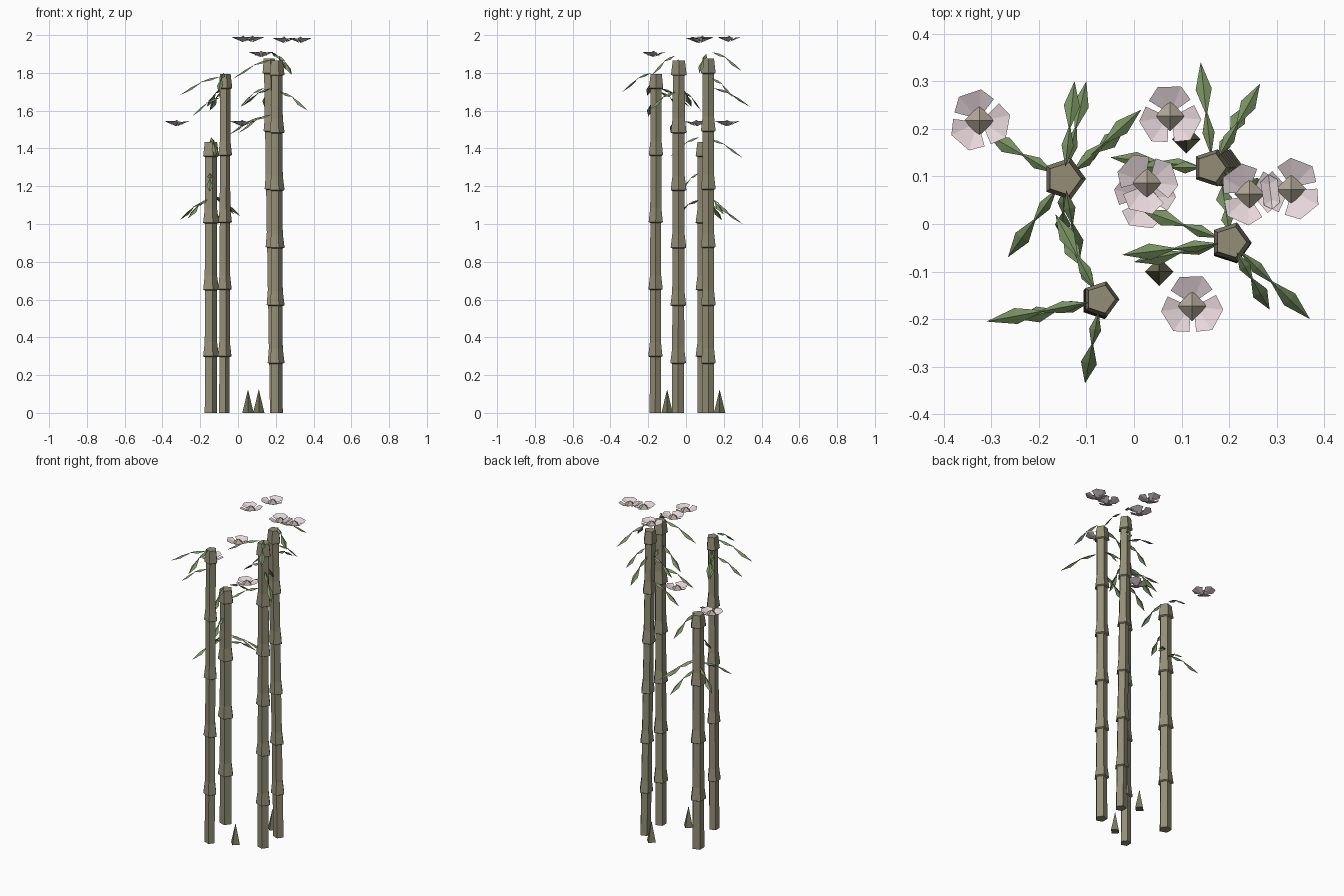
import bpy, bmesh, math
from mathutils import Vector

if "Cube" in bpy.data.objects:
    bpy.data.objects.remove(bpy.data.objects["Cube"])


def material(name, rgb):
    m = bpy.data.materials.new(name)
    m.diffuse_color = (*rgb, 1)
    m.use_nodes = True
    m.node_tree.nodes["Principled BSDF"].inputs["Base Color"].default_value = m.diffuse_color
    return m


CULM = material("culm_green", (0.29, 0.27, 0.18))
LEAF = material("leaf_green", (0.19, 0.29, 0.12))
PETAL = material("petal_pink", (0.80, 0.68, 0.71))
CORE = material("flower_core", (0.45, 0.39, 0.32))
SHOOT = material("shoot_green", (0.19, 0.19, 0.11))


def finish(bm, name, mat):
    me = bpy.data.meshes.new(name)
    bm.to_mesh(me)
    bm.free()
    ob = bpy.data.objects.new(name, me)
    me.materials.append(mat)
    bpy.context.collection.objects.link(ob)
    return ob


def ring(bm, c, r, n, phase=0.0):
    return [bm.verts.new(c + Vector((r * math.cos(phase + i * math.tau / n),
                                     r * math.sin(phase + i * math.tau / n), 0))) for i in range(n)]


def loft(bm, rings):
    n = len(rings[0])
    for a, b in zip(rings, rings[1:]):
        for i in range(n):
            j = (i + 1) % n
            bm.faces.new((a[i], a[j], b[j], b[i]))
    bm.faces.new(rings[0][::-1])
    bm.faces.new(rings[-1])


# Culm: five-sided stem with a flared collar at every node
def culm(name, base, top, height, r, nodes):
    bm = bmesh.new()
    step = (height - 0.02) / nodes
    collar = 0.075

    def at(z):
        t = z / height
        return Vector((base[0] + (top[0] - base[0]) * t, base[1] + (top[1] - base[1]) * t, z))

    rings = [ring(bm, at(0), r, 5)]
    for k in range(1, nodes + 1):
        z = height - collar - (nodes - k) * (height - collar - FIRST[nodes]) / (nodes - 1)
        rings.append(ring(bm, at(z - 0.005), r * 0.97, 5))
        rings.append(ring(bm, at(z), r * 1.28, 5))
        rings.append(ring(bm, at(z + collar), r, 5))
    loft(bm, rings)
    finish(bm, name, CULM)


FIRST = {4: 0.30, 5: 0.30, 6: 0.265}  # height of the lowest node
culm("culm_left_back", (-0.147, 0.095), (-0.147, 0.095), 1.435, 0.036, 4)
culm("culm_left_front", (-0.075, -0.163), (-0.070, -0.158), 1.795, 0.031, 5)
culm("culm_right_back", (0.195, 0.118), (0.162, 0.118), 1.875, 0.032, 6)
culm("culm_right_front", (0.203, -0.042), (0.203, -0.038), 1.865, 0.034, 6)


# Leaf spray: two folded diamond blades in a drooping chain
def leaf(name, root, tip, z_tip, drop=0.10, width=0.017):
    bm = bmesh.new()
    a = Vector((*root, z_tip + drop))
    c = Vector((*tip, z_tip))
    mid = a.lerp(c, 0.5) + Vector((0, 0, drop * 0.2))
    side = Vector((-(c - a).y, (c - a).x, 0)).normalized()
    for p, q, w in ((a, mid, width * 0.75), (a.lerp(mid, 0.85), c, width)):
        m = p.lerp(q, 0.5) + Vector((0, 0, 0.006))
        low = Vector((0, 0, -0.012))
        vp, vm, vq = bm.verts.new(p), bm.verts.new(m), bm.verts.new(q)
        for s in (1, -1):
            e = bm.verts.new(m + side * w * s + low)
            for tri in ((vp, vm, e), (vm, vq, e)):
                bm.faces.new(tri if s < 0 else tri[::-1])
    bmesh.ops.recalc_face_normals(bm, faces=[])
    finish(bm, name, LEAF)


A, B, C, D = (-0.147, 0.095), (-0.07, -0.16), (0.165, 0.118), (0.203, -0.038)
leaves = [
    (A, (-0.31, 0.19), 1.02), (A, (-0.265, -0.07), 1.03), (A, (-0.125, 0.30), 1.35),
    (A, (-0.10, 0.30), 1.00), (A, (0.015, 0.24), 1.04), (A, (-0.02, 0.20), 1.05),
    (A, (-0.115, -0.08), 1.36), (A, (-0.15, -0.03), 1.17),
    (B, (-0.31, -0.205), 1.68), (B, (-0.245, -0.20), 1.57), (B, (-0.103, -0.335), 1.70),
    (B, (-0.165, 0.02), 1.62), (B, (-0.15, -0.02), 1.60),
    (C, (0.14, 0.34), 1.62), (C, (0.265, 0.295), 1.81), (C, (0.235, 0.25), 1.67),
    (C, (-0.05, 0.14), 1.47), (C, (0.01, 0.12), 1.62), (C, (0.28, 0.07), 1.80),
    (D, (0.37, -0.20), 1.60), (D, (0.285, -0.18), 1.79), (D, (-0.025, -0.065), 1.77),
    (D, (0.0, -0.08), 1.48), (D, (0.015, 0.03), 1.62), (D, (0.185, 0.08), 1.60),
]
for i, (culm_xy, tip, z) in enumerate(leaves):
    root = Vector(culm_xy)
    root += (Vector(tip) - root).normalized() * 0.025
    leaf(f"leaf_{i + 1}", root, tip, z)


# Blossom: three shallow upturned petals round a four-sided core
def blossom(i, x, y, z, turn):
    bm = bmesh.new()
    o = Vector((x, y, z))
    for k in range(3):
        mid = turn + k * math.tau / 3
        hub = bm.verts.new(o + Vector((0.004 * math.cos(mid), 0.004 * math.sin(mid), -0.014)))
        rim = [bm.verts.new(o + Vector((r * math.cos(mid + d), r * math.sin(mid + d), h)))
               for d, r, h in ((-0.92, 0.055, 0.008), (-0.38, 0.066, 0.012),
                               (0.38, 0.066, 0.012), (0.92, 0.055, 0.008))]
        for p, q in zip(rim, rim[1:]):
            bm.faces.new((hub, p, q))
    finish(bm, f"blossom_{i}_petals", PETAL)
    bm = bmesh.new()
    bmesh.ops.create_cone(bm, cap_ends=True, segments=4, radius1=0.032, radius2=0, depth=0.025)
    bmesh.ops.translate(bm, verts=bm.verts, vec=o + Vector((0, 0, 0.0075)))
    finish(bm, f"blossom_{i}_core", CORE)


for i, f in enumerate([
    (-0.325, 0.217, 1.532, 1.9), (0.076, 0.227, 1.978, 1.6), (0.027, 0.086, 1.978, 2.4),
    (0.022, 0.055, 1.532, 0.4), (0.243, 0.063, 1.973, 2.2), (0.33, 0.073, 1.973, 1.2),
    (0.122, -0.172, 1.898, 1.6),
]):
    blossom(i + 1, *f)

# Young shoots: small four-sided spikes
for i, (x, y) in enumerate([(0.053, -0.10), (0.11, 0.178)]):
    bm = bmesh.new()
    bmesh.ops.create_cone(bm, cap_ends=True, segments=4, radius1=0.03, radius2=0, depth=0.125)
    bmesh.ops.translate(bm, verts=bm.verts, vec=(x, y, 0.0625))
    finish(bm, f"shoot_{i + 1}", SHOOT)
